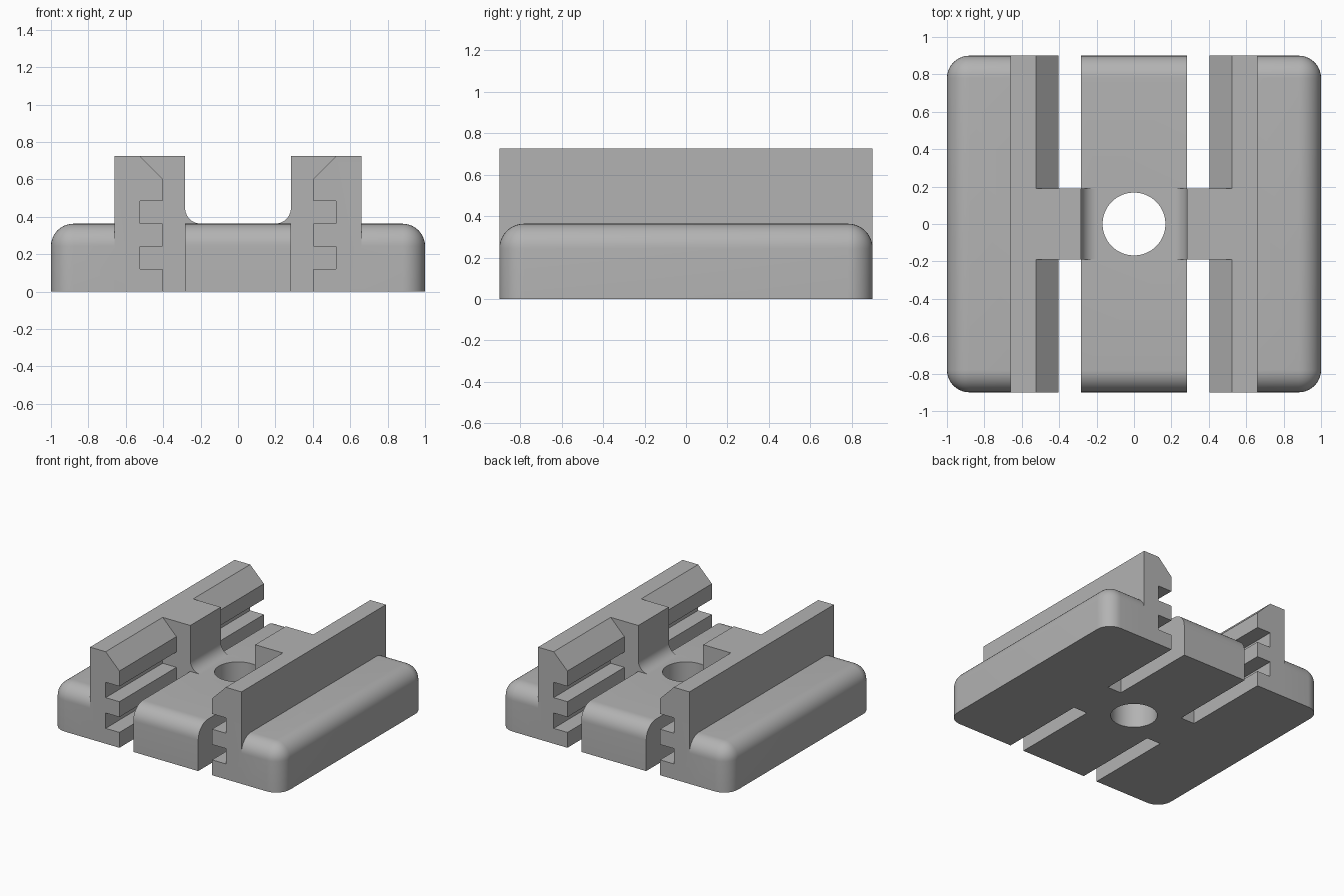
import bpy, bmesh, math
from mathutils import Vector

if "Cube" in bpy.data.objects:
    bpy.data.objects.remove(bpy.data.objects["Cube"])

HALF_X, HALF_Y, BASE_H, TOP = 1.0, 0.9, 0.363, 0.725
ROUND, SLOT_IN, TOOTH, GROOVE, OUTER = 0.12, 0.283, 0.404, 0.524, 0.66
BRIDGE_Y, FILLET, HOLE_R, STEP = 0.19, 0.085, 0.168, 0.121

grey = bpy.data.materials.new("plain grey")
grey.use_nodes = True
grey.diffuse_color = (0.45, 0.45, 0.45, 1)
grey.node_tree.nodes["Principled BSDF"].inputs["Base Color"].default_value = (0.45, 0.45, 0.45, 1)


def make(name, bm):
    bmesh.ops.recalc_face_normals(bm, faces=bm.faces)
    mesh = bpy.data.meshes.new(name)
    bm.to_mesh(mesh)
    bm.free()
    mesh.materials.append(grey)
    ob = bpy.data.objects.new(name, mesh)
    bpy.context.collection.objects.link(ob)
    return ob


def box(name, lo, hi, bevel=0):
    bm = bmesh.new()
    bmesh.ops.create_cube(bm, size=1)
    lo, hi = Vector(lo), Vector(hi)
    for v in bm.verts:
        v.co = (lo + hi) / 2 + v.co * (hi - lo)
    if bevel:
        # round every edge except those around the flat underside
        edges = [e for e in bm.edges if max(v.co.z for v in e.verts) > lo.z + 0.01]
        bmesh.ops.bevel(bm, geom=edges, offset=bevel, segments=10, profile=0.5, affect='EDGES')
    return make(name, bm)


def extrude_y(name, profile, half, side):
    bm = bmesh.new()
    face = bm.faces.new([bm.verts.new((x * side, -half, z)) for x, z in profile])
    new = bmesh.ops.extrude_face_region(bm, geom=[face])["geom"]
    bmesh.ops.translate(bm, vec=(0, 2 * half, 0),
                        verts=[g for g in new if isinstance(g, bmesh.types.BMVert)])
    return make(name, bm)


def combine(target, tool, operation):
    mod = target.modifiers.new(operation.lower(), 'BOOLEAN')
    mod.object, mod.operation, mod.solver = tool, operation, 'EXACT'
    bpy.context.view_layer.objects.active = target
    bpy.ops.object.modifier_apply(modifier=mod.name)
    bpy.data.objects.remove(tool)


# Rounded base plate
base = box("rail_bracket", (-HALF_X, -HALF_Y, 0), (HALF_X, HALF_Y, BASE_H), ROUND)

# Four open slots, cut from the front and back ends
for sx in (-1, 1):
    for sy in (-1, 1):
        xs = sorted((sx * SLOT_IN, sx * 0.6))
        ys = sorted((sy * BRIDGE_Y, sy))
        combine(base, box("slot_cutter", (xs[0], ys[0], -0.1), (xs[1], ys[1], 0.9)), 'DIFFERENCE')

# Toothed rail section: alternating teeth and grooves on the inner side
rail = [(OUTER, 0)]
for i in range(5):
    x = TOOTH if i % 2 == 0 else GROOVE
    rail += [(x, i * STEP), (x, (i + 1) * STEP)]
rail += [(GROOVE, TOP), (OUTER, TOP)]
rail = [p for i, p in enumerate(rail) if p != rail[i - 1]]

# Bridge block section with a concave fillet onto the base
arc = [(SLOT_IN - FILLET + FILLET * math.sin(a), BASE_H + FILLET - FILLET * math.cos(a))
       for a in (i * math.pi / 20 for i in range(11))]
block = [(OUTER, 0), (arc[0][0], 0)] + arc + [(SLOT_IN, TOP), (OUTER, TOP)]

for side in (-1, 1):
    combine(base, extrude_y("rail", rail, HALF_Y, side), 'UNION')
    combine(base, extrude_y("bridge_block", block, BRIDGE_Y, side), 'UNION')

# Screw hole through the middle
bm = bmesh.new()
bmesh.ops.create_cone(bm, cap_ends=True, segments=64, radius1=HOLE_R, radius2=HOLE_R, depth=2)
combine(base, make("hole_cutter", bm), 'DIFFERENCE')

# Smooth the rounded parts, keep the corners sharp
bpy.ops.object.select_all(action='DESELECT')
base.select_set(True)
bpy.context.view_layer.objects.active = base
bpy.ops.object.shade_smooth_by_angle(angle=math.radians(30))
